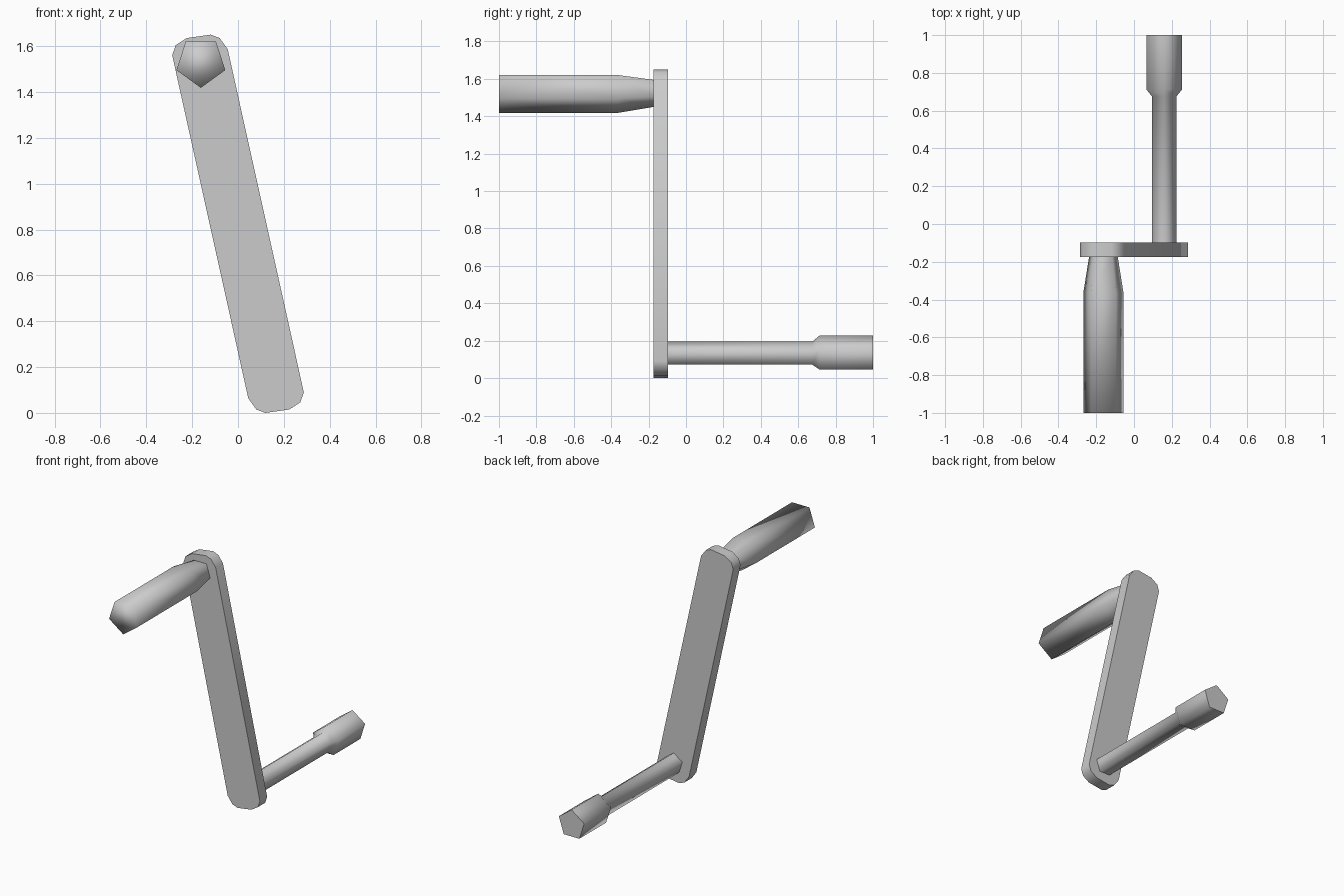
import bpy, bmesh, math

if "Cube" in bpy.data.objects:
    bpy.data.objects.remove(bpy.data.objects["Cube"], do_unlink=True)

GREY = (0.6, 0.6, 0.6, 1)
metal = bpy.data.materials.new("plain_grey")
metal.use_nodes = True
metal.diffuse_color = GREY
metal.node_tree.nodes["Principled BSDF"].inputs["Base Color"].default_value = GREY


def loft(name, rings, sharp_start=False, sharp_end=False, cap_start=True):
    """Skin matching rings of points into a smooth solid with optional crisp caps."""
    bm = bmesh.new()
    loops = [[bm.verts.new(p) for p in ring] for ring in rings]
    n = len(loops[0])
    for a, b in zip(loops, loops[1:]):
        for i in range(n):
            j = (i + 1) % n
            bm.faces.new((a[i], a[j], b[j], b[i]))
    if cap_start:
        bm.faces.new(loops[0])
    bm.faces.new(loops[-1])
    bmesh.ops.recalc_face_normals(bm, faces=bm.faces[:])
    for f in bm.faces:
        f.smooth = True
    # Crisp rims where the flat ends meet the sides
    for loop, sharp in ((loops[0], sharp_start), (loops[-1], sharp_end)):
        for i in range(n):
            edge = bm.edges.get((loop[i], loop[(i + 1) % n]))
            edge.smooth = not sharp
    mesh = bpy.data.meshes.new(name)
    bm.to_mesh(mesh)
    bm.free()
    mesh.materials.append(metal)
    obj = bpy.data.objects.new(name, mesh)
    bpy.context.collection.objects.link(obj)
    return obj


def pentagon_rod(name, x, z, profile, point, **caps):
    """Five-sided rod along y; profile holds (y, radius), point is the corner angle."""
    rings = []
    for y, r in profile:
        angles = [math.radians(point + 72 * i) for i in range(5)]
        rings.append([(x + r * math.cos(a), y, z + r * math.sin(a)) for a in angles])
    return loft(name, rings, **caps)


# Leaning crank arm: one rounded end, repeated by a half turn about the middle
FRONT, BACK, MIDDLE = -0.175, -0.097, 0.825
end = [(-0.287, 1.56), (-0.272, 1.604), (-0.224, 1.635),
       (-0.119, 1.65), (-0.08, 1.635), (-0.045, 1.587)]
outline = end + [(-x, 2 * MIDDLE - z) for x, z in end]
loft("crank_arm", [[(x, y, z) for x, z in outline] for y in (FRONT, BACK)],
     sharp_start=True, sharp_end=True)

# Hand grip pointing forwards, tapering towards the arm
pentagon_rod("hand_grip", -0.162, 1.53,
             [(FRONT, 0.08), (-0.366, 0.112), (-1, 0.112)],
             point=-90, cap_start=False)

# Drive shaft pointing backwards, widening into a socket
pentagon_rod("shaft_and_socket", 0.16, 0.127,
             [(BACK, 0.068), (0.675, 0.068), (0.713, 0.1), (1, 0.1)],
             point=90, cap_start=False, sharp_end=True)
